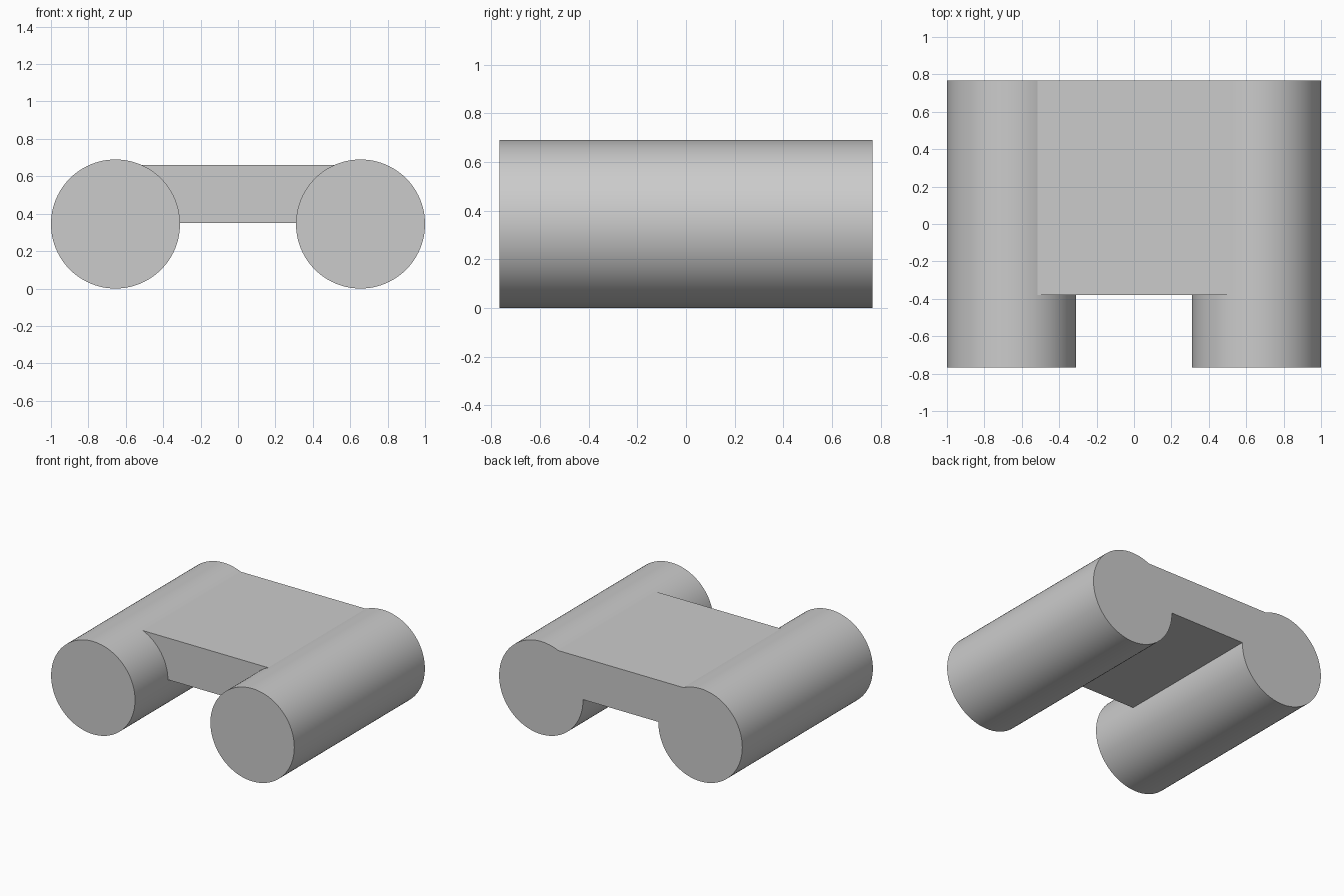
import bpy, math

if "Cube" in bpy.data.objects:
    bpy.data.objects.remove(bpy.data.objects["Cube"])

R, CX = 0.345, 0.655          # tube radius and offset from centre
Y0, Y1 = -0.767, 0.767        # tube ends
PLATE_Y0, Z0, Z1 = -0.38, 0.35, 0.66


def tube(name, x):
    bpy.ops.mesh.primitive_cylinder_add(
        vertices=96, radius=R, depth=Y1 - Y0, location=(x, 0, R),
        rotation=(math.pi / 2, 0, 0))
    ob = bpy.context.object
    ob.name = name
    bpy.ops.object.transform_apply(location=True, rotation=True, scale=True)
    return ob


# two side tubes
tubes = [tube("left_tube", -CX), tube("right_tube", CX)]

# bridging plate, flush with the tubes at the back, ends buried in the tubes
bpy.ops.mesh.primitive_cube_add(
    size=1, location=(0, (PLATE_Y0 + Y1) / 2, (Z0 + Z1) / 2))
body = bpy.context.object
body.name = "bridged_tubes_body"
body.scale = (1.2, Y1 - PLATE_Y0, Z1 - Z0)
bpy.ops.object.transform_apply(location=True, rotation=True, scale=True)

# fuse everything into one solid
for t in tubes:
    mod = body.modifiers.new("union", 'BOOLEAN')
    mod.operation = 'UNION'
    mod.solver = 'EXACT'
    mod.object = t
    bpy.ops.object.modifier_apply(modifier=mod.name)
    bpy.data.objects.remove(t, do_unlink=True)

bpy.ops.object.select_all(action='DESELECT')
body.select_set(True)
bpy.context.view_layer.objects.active = body
bpy.ops.object.shade_smooth_by_angle(angle=math.radians(20))
